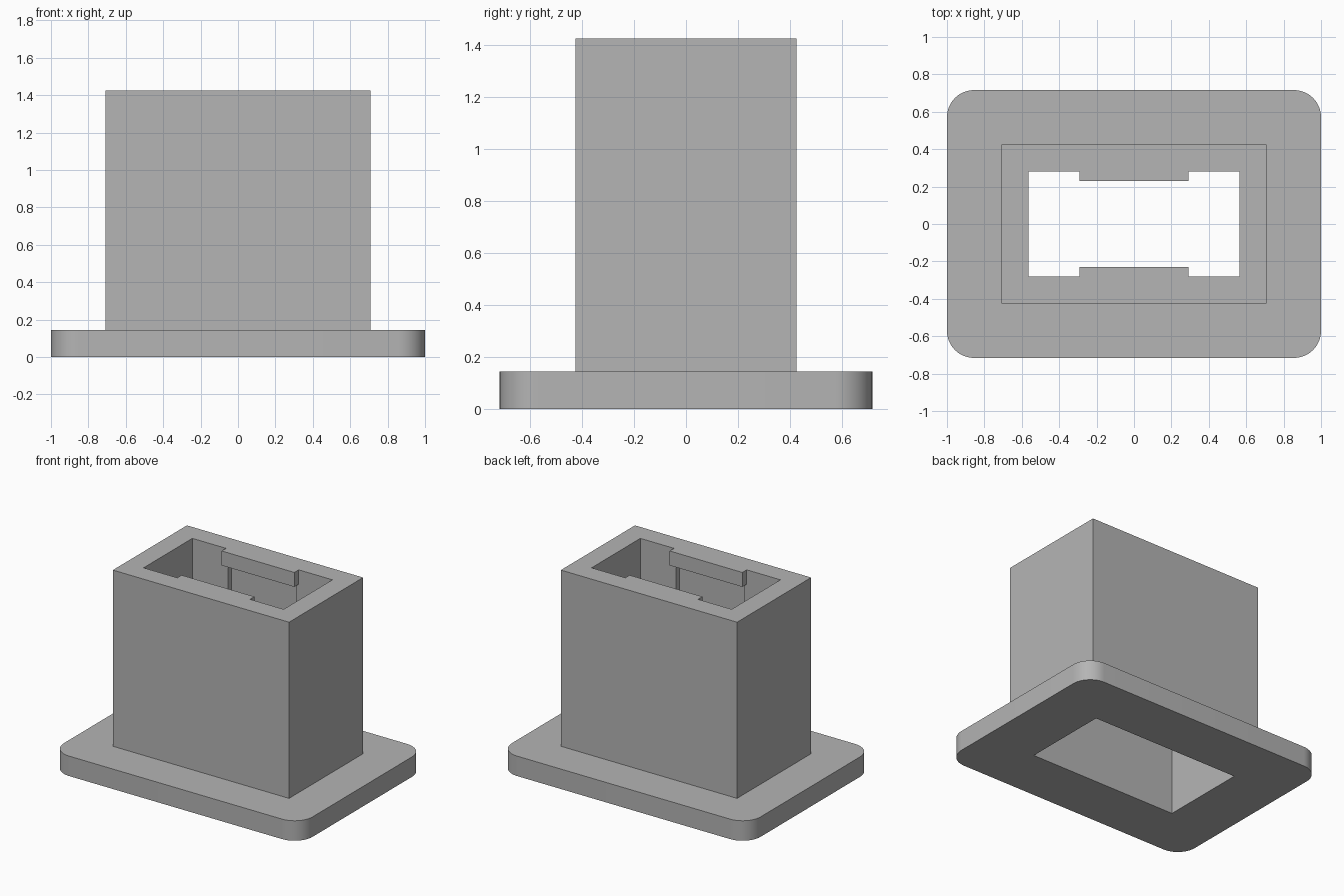
import bpy
import bmesh
from mathutils import Matrix

cube = bpy.data.objects.get("Cube")
if cube:
    bpy.data.objects.remove(cube, do_unlink=True)

PLATE_TOP, TOP = 0.145, 1.425      # flange and housing heights
STEP, TAB_BOTTOM = 0.75, 1.32      # wide cavity ceiling, underside of tabs

grey = bpy.data.materials.new("plain grey")
grey.use_nodes = True
colour = (0.46, 0.46, 0.46, 1)
grey.diffuse_color = colour
grey.node_tree.nodes["Principled BSDF"].inputs["Base Color"].default_value = colour


def box(name, half_x, y0, y1, z0, z1, corner=0):
    """Box centred on x, optionally with rounded vertical corners."""
    bm = bmesh.new()
    size = Matrix.Diagonal((2 * half_x, y1 - y0, z1 - z0, 1))
    move = Matrix.Translation((0, (y0 + y1) / 2, (z0 + z1) / 2))
    bmesh.ops.create_cube(bm, size=1, matrix=move @ size)
    if corner:
        upright = [e for e in bm.edges
                   if abs(e.verts[0].co.z - e.verts[1].co.z) > 0.01]
        bmesh.ops.bevel(bm, geom=upright, offset=corner, segments=12,
                        profile=0.5, affect='EDGES')
    mesh = bpy.data.meshes.new(name)
    bm.to_mesh(mesh)
    bm.free()
    mesh.materials.append(grey)
    obj = bpy.data.objects.new(name, mesh)
    bpy.context.collection.objects.link(obj)
    return obj


def combine(target, tool, operation):
    """Apply one boolean step and remove its helper."""
    mod = target.modifiers.new(operation.lower(), 'BOOLEAN')
    mod.object, mod.operation, mod.solver = tool, operation, 'EXACT'
    bpy.context.view_layer.update()
    graph = bpy.context.evaluated_depsgraph_get()
    result = bpy.data.meshes.new_from_object(target.evaluated_get(graph))
    target.modifiers.clear()
    target.data = result
    bpy.data.objects.remove(tool, do_unlink=True)


# Flange with rounded corners and the upright housing
housing = box("flanged_housing", 1, -0.716, 0.716, 0, PLATE_TOP, corner=0.145)
combine(housing, box("body", 0.708, -0.425, 0.425, 0.05, TOP), 'UNION')

# Through bore, wider lower cavity, and wall recesses under the tabs
for name, half_x, half_y, z0, z1 in (
        ("bore", 0.563, 0.28, -0.1, TOP + 0.1),
        ("lower_cavity", 0.592, 0.318, -0.1, STEP),
        ("wall_recess", 0.275, 0.318, STEP - 0.1, TAB_BOTTOM)):
    combine(housing, box(name, half_x, -half_y, half_y, z0, z1), 'DIFFERENCE')

# Retaining tabs at the mouth, front and back
for y0, y1 in ((-0.36, -0.23), (0.23, 0.36)):
    combine(housing, box("retaining_tab", 0.292, y0, y1, TAB_BOTTOM, TOP), 'UNION')

# Smooth only the rounded corners
bpy.ops.object.select_all(action='DESELECT')
housing.select_set(True)
bpy.context.view_layer.objects.active = housing
bpy.ops.object.shade_smooth_by_angle(angle=0.5)
